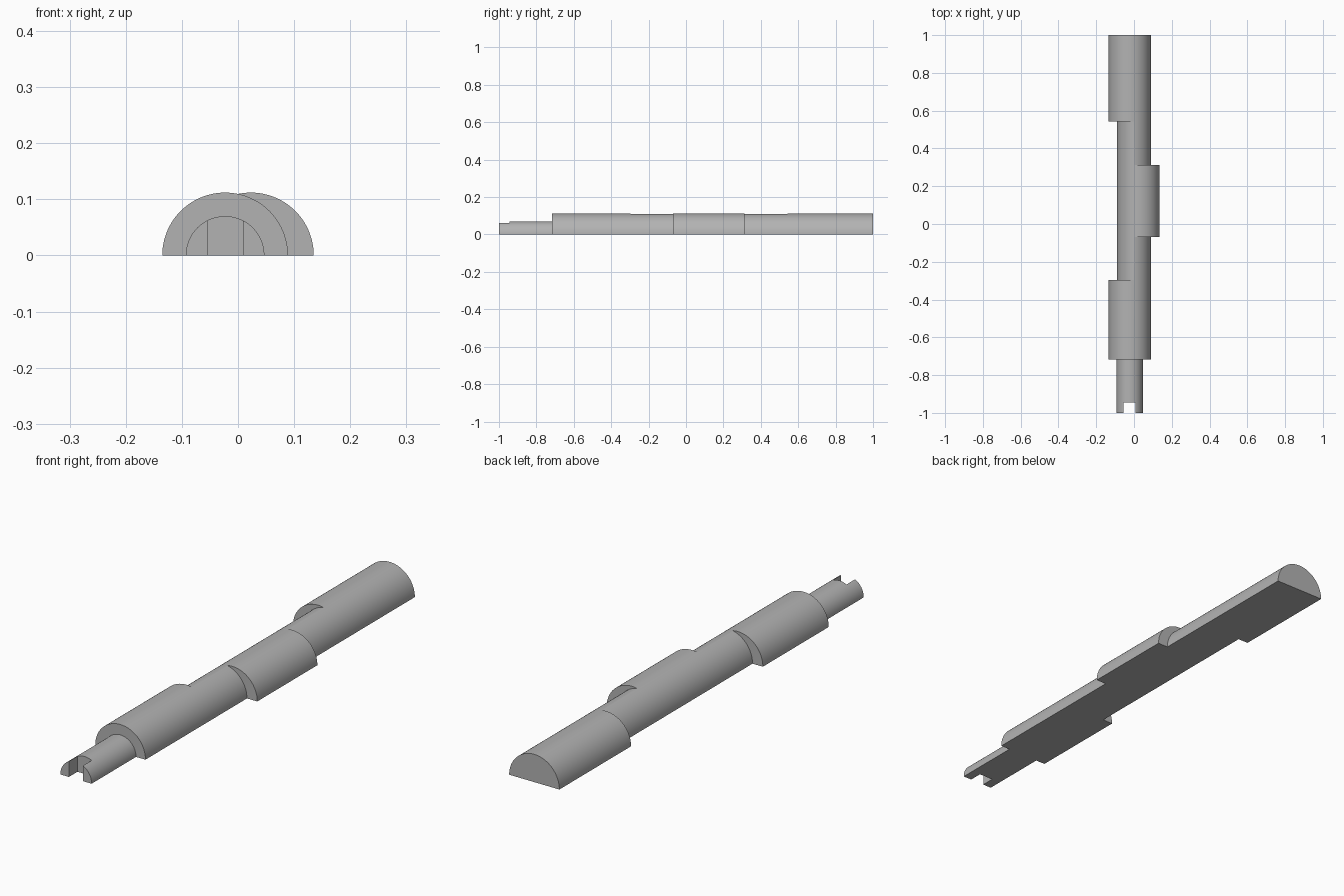
import bpy
import bmesh
import math

cube = bpy.data.objects.get("Cube")
if cube:
    bpy.data.objects.remove(cube, do_unlink=True)

R, OFFSET, PIN_R = 0.112, 0.023, 0.07
SEGMENTS = 72


def reach(angle, cx, r):
    """Distance from the origin to a circle centred on (cx, 0)."""
    c, s = math.cos(angle), math.sin(angle)
    return cx * c + math.sqrt(r * r - (cx * s) ** 2)


# Cross-sections: two offset lobes, their overlap, and the end pin
def right_lobe(a):
    return reach(a, -OFFSET, R)


def left_lobe(a):
    return reach(a, OFFSET, R)


def waist(a):
    return min(right_lobe(a), left_lobe(a))


def pin(a):
    return reach(a, -OFFSET, PIN_R)


sections = [
    (pin, -1.0, -0.717),
    (right_lobe, -0.717, -0.297),
    (waist, -0.297, -0.07),
    (left_lobe, -0.07, 0.313),
    (waist, 0.313, 0.543),
    (right_lobe, 0.543, 1.0),
]

# Loft the half-round shaft through all sections
bm = bmesh.new()
rings = []
for profile, y0, y1 in sections:
    for y in (y0, y1):
        ring = []
        for i in range(SEGMENTS + 1):
            a = math.pi * i / SEGMENTS
            d = profile(a)
            z = d * math.sin(a) if 0 < i < SEGMENTS else 0.0
            ring.append(bm.verts.new((d * math.cos(a), y, z)))
        rings.append(ring)
for a, b in zip(rings, rings[1:]):
    for i in range(SEGMENTS):
        bm.faces.new((a[i], a[i + 1], b[i + 1], b[i]))
bm.faces.new(rings[0])
bm.faces.new(rings[-1])
bmesh.ops.remove_doubles(bm, verts=bm.verts[:], dist=0.00001)

# Flat underside
bmesh.ops.edgeloop_fill(bm, edges=[e for e in bm.edges if e.is_boundary])
bmesh.ops.recalc_face_normals(bm, faces=bm.faces[:])
mesh = bpy.data.meshes.new("half_shaft")
bm.to_mesh(mesh)
bm.free()
shaft = bpy.data.objects.new("half_shaft", mesh)
bpy.context.collection.objects.link(shaft)

# Slot across the end of the pin
bpy.ops.mesh.primitive_cube_add(size=1, location=(-OFFSET, -1.0, 0))
cutter = bpy.context.object
cutter.name = "slot_cutter"
cutter.scale = (0.063, 0.11, 0.4)
cutter.hide_render = True
bpy.context.view_layer.update()

bpy.ops.object.select_all(action="DESELECT")
shaft.select_set(True)
bpy.context.view_layer.objects.active = shaft
slot = shaft.modifiers.new("slot", "BOOLEAN")
slot.operation = "DIFFERENCE"
slot.solver = "EXACT"
slot.object = cutter
bpy.ops.object.modifier_apply(modifier="slot")
bpy.data.objects.remove(cutter, do_unlink=True)
bpy.ops.object.shade_smooth_by_angle(angle=math.radians(30))

# Plain grey material
grey = bpy.data.materials.new("plain_grey")
grey.use_nodes = True
color = (0.45, 0.45, 0.45, 1.0)
grey.diffuse_color = color
grey.node_tree.nodes["Principled BSDF"].inputs["Base Color"].default_value = color
shaft.data.materials.clear()
shaft.data.materials.append(grey)
